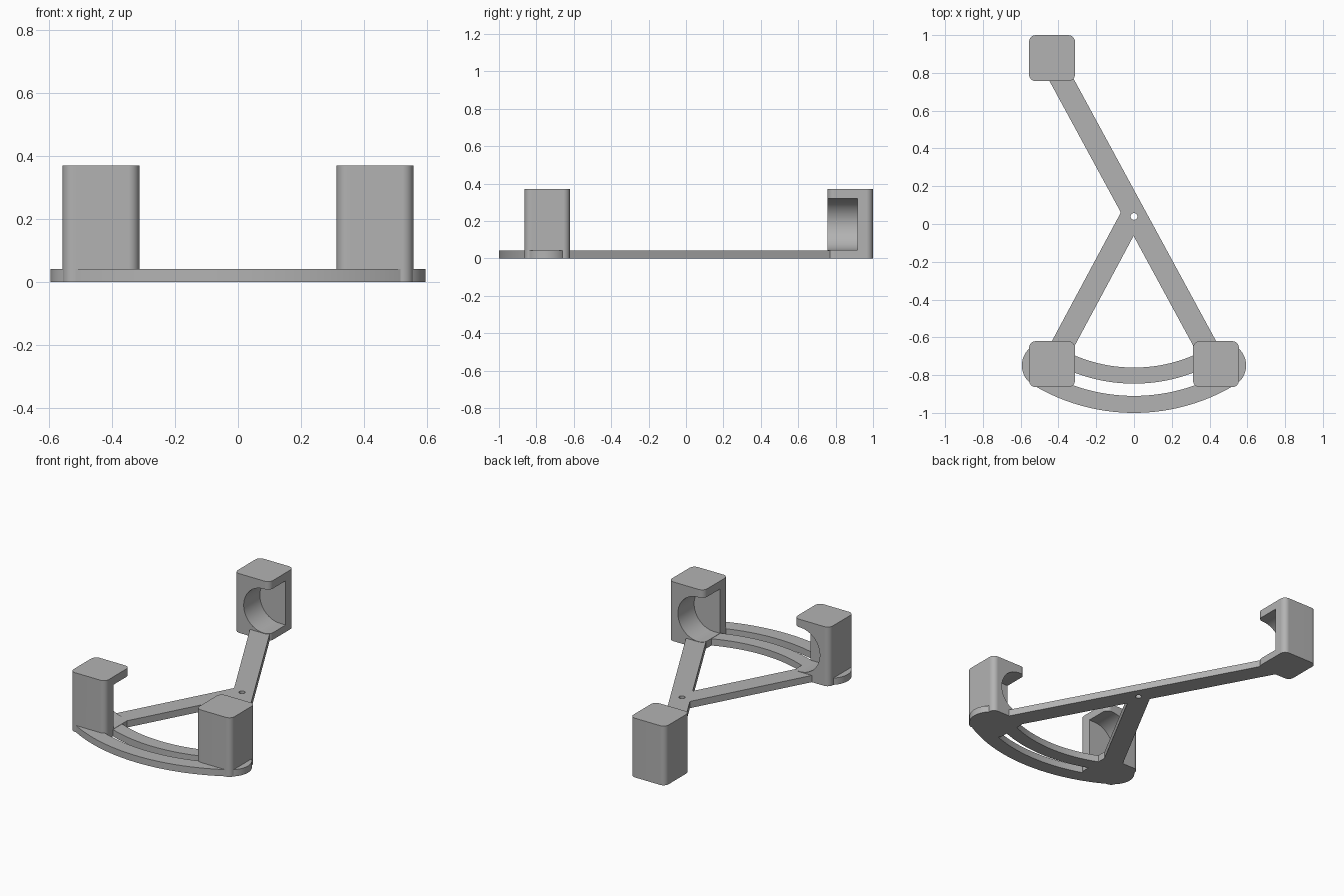
import bpy
import bmesh
from math import sin, cos, pi, radians
from mathutils import Vector, Matrix

cube = bpy.data.objects.get("Cube")
if cube:
    bpy.data.objects.remove(cube)

PLATE = 0.042           # thickness of the flat frame
PIVOT = Vector((0, 0.04))
POST_X, POST_SIZE, POST_H = 0.434, 0.243, 0.37

grey = bpy.data.materials.new("plain grey")
grey.use_nodes = True
colour = (0.45, 0.45, 0.45, 1)
grey.diffuse_color = colour
grey.node_tree.nodes["Principled BSDF"].inputs["Base Color"].default_value = colour


def prism(name, points, low, high, matrix=None):
    """Extrude a closed 2D outline between two heights."""
    bm = bmesh.new()
    face = bm.faces.new([bm.verts.new((p[0], p[1], low)) for p in points])
    new = bmesh.ops.extrude_face_region(bm, geom=[face])["geom"]
    top = [v for v in new if isinstance(v, bmesh.types.BMVert)]
    bmesh.ops.translate(bm, verts=top, vec=(0, 0, high - low))
    if matrix:
        bm.transform(matrix)
    bmesh.ops.recalc_face_normals(bm, faces=bm.faces[:])
    mesh = bpy.data.meshes.new(name)
    bm.to_mesh(mesh)
    bm.free()
    mesh.materials.append(grey)
    obj = bpy.data.objects.new(name, mesh)
    bpy.context.collection.objects.link(obj)
    return obj


def arc(centre, radius, start, end, steps):
    """Points on an arc, angles in degrees."""
    result = []
    for i in range(steps + 1):
        a = radians(start + (end - start) * i / steps)
        result.append((centre[0] + radius * cos(a), centre[1] + radius * sin(a)))
    return result


def apply_modifiers(obj):
    bpy.context.view_layer.update()
    graph = bpy.context.evaluated_depsgraph_get()
    mesh = bpy.data.meshes.new_from_object(obj.evaluated_get(graph))
    obj.modifiers.clear()
    obj.data = mesh


def combine(obj, other, operation):
    mod = obj.modifiers.new(operation.lower(), "BOOLEAN")
    mod.operation, mod.object, mod.solver = operation, other, "EXACT"
    apply_modifiers(obj)
    bpy.data.objects.remove(other)


def finish(obj):
    """Smooth the curved walls and keep the flat ones flat."""
    bpy.ops.object.select_all(action="DESELECT")
    obj.select_set(True)
    bpy.context.view_layer.objects.active = obj
    bpy.ops.object.shade_smooth_by_angle(angle=radians(30))
    mod = obj.modifiers.new("weighted normals", "WEIGHTED_NORMAL")
    mod.keep_sharp = True


def arm(name, start, end, width=0.118):
    a, b = Vector(start), Vector(end)
    side = (b - a).normalized().orthogonal() * width / 2
    return prism(name, [a + side, b + side, b - side, a - side], 0, PLATE)


# Curved foot with round ends
MID, HALF, SPAN = 0.92, 0.12, 31
left, right = -90 + SPAN, -90 - SPAN
outline = arc(PIVOT, MID + HALF, right, left, 48)
outline += arc(arc(PIVOT, MID, left, left, 1)[0], HALF, left, left + 180, 24)[1:-1]
outline += arc(PIVOT, MID - HALF, left, right, 48)
outline += arc(arc(PIVOT, MID, right, right, 1)[0], HALF, right + 180, right + 360, 24)[1:-1]
frame = prism("flat_frame", outline, 0, PLATE)

# Long straight arm and the shorter branch
joint = (0, 0.066)
combine(frame, arm("long_arm", (-0.42, 0.83), (0.40, -0.68)), "UNION")
combine(frame, arm("short_arm", joint, (-0.40, -0.68)), "UNION")

# Curved slot and pivot hole
slot = arc(PIVOT, 0.95, -112, -68, 36) + arc(PIVOT, 0.885, -68, -112, 36)
combine(frame, prism("slot_cutter", slot, -0.1, 0.1), "DIFFERENCE")
hole = arc(PIVOT, 0.018, 0, 345, 23)
combine(frame, prism("hole_cutter", hole, -0.1, 0.1), "DIFFERENCE")
finish(frame)


def post(name, x, y, inward, facing):
    """Rounded post with a round pocket open inward and toward facing."""
    r, h = 0.035, POST_SIZE / 2
    pts = []
    for i, (sx, sy) in enumerate([(1, 1), (-1, 1), (-1, -1), (1, -1)]):
        corner = (x + sx * (h - r), y + sy * (h - r))
        pts += arc(corner, r, i * 90, i * 90 + 90, 8)
    body = prism(name, pts, 0, POST_H)
    # Pocket profile: half circle running straight out of the inner side
    radius, height, reach = 0.138, 0.182, h - 0.04
    profile = arc((reach, height), radius, 90, 270, 32)
    profile += [(h + 0.1, height - radius), (h + 0.1, height + radius)]
    place = Matrix(((inward, 0, 0, x), (0, 0, facing, y), (0, 1, 0, 0), (0, 0, 0, 1)))
    pocket = prism("pocket_cutter", profile, h - 0.16, h + 0.1, place)
    combine(body, pocket, "DIFFERENCE")
    finish(body)


# Three posts
post("front_right_post", -POST_X, -0.742, 1, 1)
post("front_left_post", POST_X, -0.742, -1, 1)
post("back_post", -POST_X, 0.878, 1, -1)
